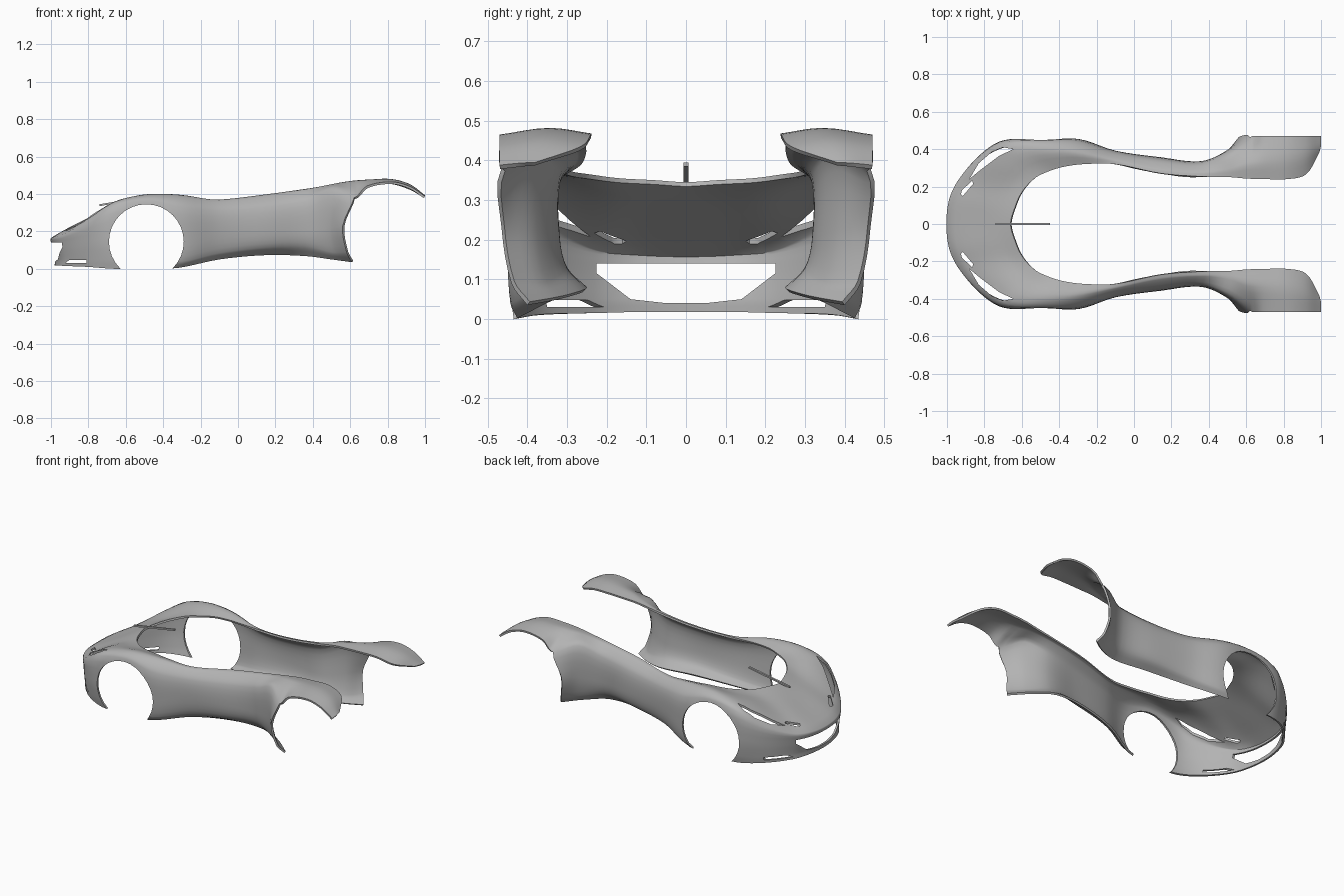
import bpy, bmesh, math
from mathutils import Vector

cube = bpy.data.objects.get("Cube")
if cube:
    bpy.data.objects.remove(cube)

grey = bpy.data.materials.new("body grey")
grey.use_nodes = True
grey.diffuse_color = (0.45, 0.45, 0.45, 1)
grey.node_tree.nodes["Principled BSDF"].inputs["Base Color"].default_value = grey.diffuse_color


def make_object(name, bm):
    mesh = bpy.data.meshes.new(name)
    bm.to_mesh(mesh)
    bm.free()
    mesh.materials.append(grey)
    obj = bpy.data.objects.new(name, mesh)
    bpy.context.collection.objects.link(obj)
    return obj


def spline(pts, steps, start=0):
    """Smooth path through pts, with tangents scaled to the chord lengths."""
    def tangent(i):
        a, b = max(i - 1, 0), min(i + 1, len(pts) - 1)
        span = sum((pts[k + 1] - pts[k]).length for k in range(a, b))
        return (pts[b] - pts[a]) / max(span, 1e-6)
    out = []
    for i in range(start, len(pts) - 1):
        p, q = pts[i], pts[i + 1]
        d = (q - p).length
        m, n = tangent(i) * d, tangent(i + 1) * d
        for k in range(steps):
            t = k / steps
            out.append(p * (2*t**3 - 3*t*t + 1) + m * (t**3 - 2*t*t + t)
                       + q * (3*t*t - 2*t**3) + n * (t**3 - t*t))
    return out + [pts[-1]]


def rail(pts, steps):
    """Rail running from the nose centre line back along the left side."""
    pts = [Vector(p) for p in pts]
    ghost = Vector((pts[1].x, -pts[1].y, pts[1].z))
    return spline([ghost] + pts, steps, 1)


# Rails of the body, from the cockpit edge out and down to the sill
cockpit_edge = [(-.66, 0, .345), (-.64, .08, .35), (-.6, .17, .355), (-.53, .245, .365),
                (-.46, .28, .37), (-.38, .305, .377), (-.27, .32, .375), (-.1, .32, .37),
                (.15, .27, .398), (.38, .253, .43), (.52, .25, .452), (.6, .243, .46),
                (.7, .24, .465), (.82, .24, .465), (.92, .265, .435), (.99, .38, .395)]
crown = [(-.82, 0, .262), (-.81, .1, .268), (-.76, .2, .29), (-.68, .32, .345),
         (-.6, .375, .378), (-.47, .395, .4), (-.32, .39, .395), (-.1, .345, .365),
         (.15, .295, .39), (.38, .28, .425), (.52, .3, .455), (.6, .33, .466),
         (.7, .34, .477), (.82, .35, .48), (.92, .37, .452), (1, .42, .393)]
shoulder = [(-1, 0, .165), (-.985, .13, .17), (-.93, .24, .185), (-.8, .375, .26),
            (-.68, .44, .33), (-.48, .447, .365), (-.3, .447, .33), (-.1, .385, .31),
            (.15, .345, .33), (.36, .33, .36), (.5, .38, .42), (.62, .465, .38),
            (.69, .47, .443), (.82, .47, .465), (.92, .47, .44), (1, .47, .388)]
waist = [(-1, 0, .14), (-.985, .13, .14), (-.935, .235, .14), (-.81, .38, .15),
         (-.69, .447, .16), (-.49, .45, .15), (-.29, .45, .15), (-.1, .39, .19),
         (.15, .355, .2), (.36, .33, .2), (.49, .385, .22), (.56, .465, .23)]
sill = [(-.98, 0, .05), (-.965, .13, .05), (-.92, .24, .05), (-.81, .37, .05),
        (-.67, .44, .05), (-.49, .445, .05), (-.3, .44, .04), (-.1, .37, .085),
        (.15, .335, .115), (.36, .31, .122), (.5, .36, .09), (.58, .44, .09)]
lower_edge = [(-.98, 0, .018), (-.965, .13, .018), (-.92, .24, .015), (-.8, .37, .01),
              (-.66, .43, 0), (-.49, .43, 0), (-.32, .42, .005), (-.1, .33, .05),
              (.15, .275, .073), (.36, .26, .068), (.5, .32, .05), (.61, .4, .035)]

# Body skin: sections across the rails; behind the door only the fender roof goes on
ALONG, ACROSS = 5, 4
rails = [rail(r, ALONG) for r in (cockpit_edge, crown, shoulder, waist, sill, lower_edge)]
bm = bmesh.new()
rows = []
for s in range(len(rails[0])):
    section = [r[s] for r in rails if s < len(r)]
    rows.append([bm.verts.new(p) for p in spline(section, ACROSS)])
for a, b in zip(rows, rows[1:]):
    for j in range(min(len(a), len(b)) - 1):
        bm.faces.new((a[j], b[j], b[j + 1], a[j + 1]))
body = make_object("body_shell", bm)

mirror = body.modifiers.new("mirror", 'MIRROR')
mirror.use_axis = (False, True, False)
mirror.merge_threshold = 0.0005
solid = body.modifiers.new("thickness", 'SOLIDIFY')
solid.thickness = 0.012
solid.offset = -1

cutters = []


def cutter(name, outline, place, low, high):
    """Prism with the given outline; place(u, v, d) turns it into a 3D point."""
    bm = bmesh.new()
    ends = [[bm.verts.new(place(u, v, d)) for u, v in outline] for d in (low, high)]
    bm.faces.new(ends[0])
    bm.faces.new(ends[1])
    for k in range(len(outline)):
        bm.faces.new((ends[0][k - 1], ends[0][k], ends[1][k], ends[1][k - 1]))
    bmesh.ops.recalc_face_normals(bm, faces=bm.faces)
    obj = make_object(name, bm)
    obj.hide_render = True
    mod = body.modifiers.new(name, 'BOOLEAN')
    mod.operation = 'DIFFERENCE'
    mod.solver = 'EXACT'
    mod.object = obj
    cutters.append(obj)


# Front wheel arches, headlight openings and bumper vents on both sides
arch = [(-.49 + .2 * math.cos(a * math.tau / 32), .145 + .2 * math.sin(a * math.tau / 32))
        for a in range(32)]
headlight = [(-.88, .24), (-.82, .29), (-.72, .365), (-.645, .4), (-.7, .41),
             (-.76, .385), (-.83, .325)]
slot = [(-.925, .16), (-.915, .15), (-.86, .215), (-.865, .232), (-.92, .18)]
vent = [(-.925, .03), (-.81, .03), (-.81, .048), (-.9, .048)]
for side, sign in (("left", 1), ("right", -1)):
    def sideways(x, z, y):
        return (x, sign * y, z)

    def upright(x, y, z):
        return (x, sign * y, z)
    cutter(side + "_arch_cutter", arch, sideways, .33, .6)
    cutter(side + "_headlight_cutter", headlight, upright, .12, .6)
    cutter(side + "_slot_cutter", slot, upright, .155, .6)
    cutter(side + "_vent_cutter", vent, sideways, .2, .6)

# Mouth in the nose
half = [(.05, .04), (.14, .05), (.225, .115), (.225, .14)]
mouth = half + [(-y, z) for y, z in reversed(half)]
cutter("mouth_cutter", mouth, lambda y, z, x: (x, y, z), -1.2, -.85)

# Apply the modifiers and drop the cutters
bpy.context.view_layer.objects.active = body
body.select_set(True)
for mod in list(body.modifiers):
    bpy.ops.object.modifier_apply(modifier=mod.name)
bpy.ops.object.shade_smooth_by_angle(angle=math.radians(35))
for obj in cutters:
    bpy.data.objects.remove(obj)

# Thin bar on the centre line at the back of the hood
bm = bmesh.new()
bmesh.ops.create_cube(bm, size=1)
for v in bm.verts:
    x = v.co.x
    v.co = (-.595 + .29 * x, .012 * v.co.y, .365 + .05 * x + .01 * v.co.z)
make_object("centre_bar", bm)
